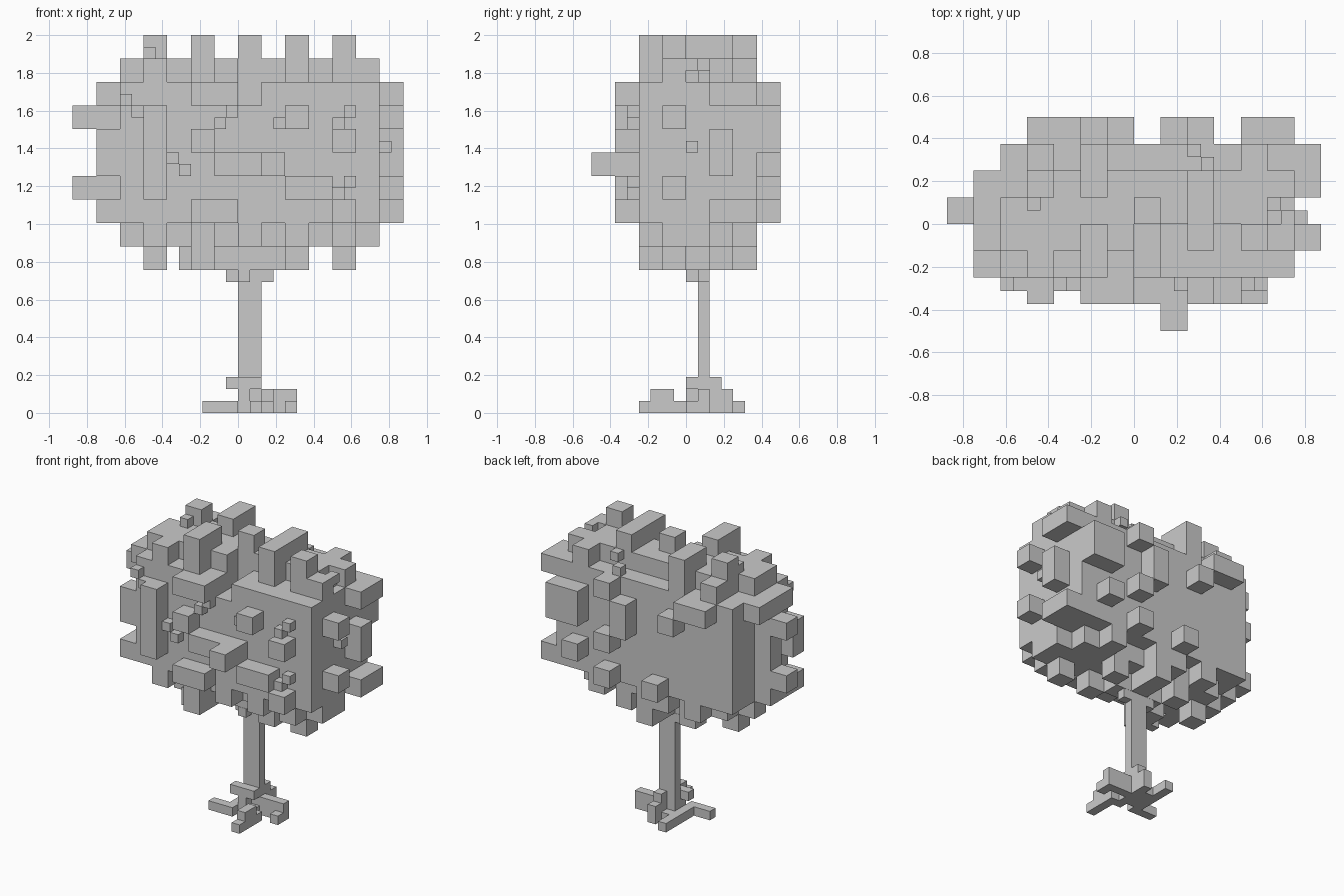
import bpy
import bmesh

default_cube = bpy.data.objects.get("Cube")
if default_cube:
    bpy.data.objects.remove(default_cube)

# One plain grey for the whole tree
grey = bpy.data.materials.new("plain grey")
grey.use_nodes = True
colour = (0.59, 0.59, 0.59, 1)
grey.diffuse_color = colour
grey.node_tree.nodes["Principled BSDF"].inputs["Base Color"].default_value = colour

UNIT = 0.0625  # small block; a leaf block is two of these wide


def box(corner, size, scale=1):
    """The small blocks that make up a box."""
    spans = [range(c * scale, (c + s) * scale) for c, s in zip(corner, size)]
    return {(x, y, z) for x in spans[0] for y in spans[1] for z in spans[2]}


def add(a, b):
    return tuple(i + j for i, j in zip(a, b))


def build(name, cells, base, step):
    """Skin only the exposed sides of the cells and merge flat areas."""
    mesh = bpy.data.meshes.new(name)
    bm = bmesh.new()
    corners = {}

    def corner(point):
        if point not in corners:
            x, y, z = point
            corners[point] = bm.verts.new((x * UNIT, y * UNIT, base + z * step))
        return corners[point]

    units = [tuple(int(i == axis) for i in range(3)) for axis in range(3)]
    for cell in sorted(cells):
        for axis in range(3):
            normal = units[axis]
            u, v = units[(axis + 1) % 3], units[(axis + 2) % 3]
            for side in (-1, 1):
                if add(cell, [side * n for n in normal]) in cells:
                    continue
                start = add(cell, normal) if side > 0 else cell
                loop = [start, add(start, u), add(add(start, u), v), add(start, v)]
                bm.faces.new([corner(p) for p in loop[::side]])
    bmesh.ops.dissolve_limit(bm, angle_limit=0.01, verts=bm.verts, edges=bm.edges)
    bm.to_mesh(mesh)
    bm.free()
    mesh.materials.append(grey)
    tree_part = bpy.data.objects.new(name, mesh)
    bpy.context.collection.objects.link(tree_part)


# Foliage core: a wide block with narrower layers above and below
foliage = box((-5, -2, 2), (11, 5, 6), 2)
foliage |= box((-4, -1, 1), (9, 3, 8), 2)

# Hollows in the front of the crown
foliage -= box((0, -2, 7), (1, 2, 2), 2)
for x in (1, 3):
    foliage -= box((x, -1, 8), (1, 1, 1), 2)

# Blocks on the front and back: x, z, width, height
front_blocks = [(-4, 3, 1, 4), (-2, 7, 2, 1), (-2, 5, 1, 1), (-1, 4, 3, 1),
                (-2, 2, 2, 1), (2, 3, 2, 1), (2, 6, 1, 1), (4, 5, 1, 1),
                (4, 2, 1, 1)]
back_blocks = [(4, 5, 2, 2), (4, 3, 1, 1), (1, 5, 1, 2), (-2, 6, 1, 1),
               (-4, 7, 2, 1), (2, 2, 1, 1), (-1, 2, 1, 1), (2, 7, 1, 1),
               (2, 4, 1, 1)]
for y, blocks in ((-3, front_blocks), (3, back_blocks)):
    for x, z, width, height in blocks:
        foliage |= box((x, y, z), (width, 1, height), 2)
foliage |= box((1, -4, 4), (1, 1, 1), 2)

# Blocks on the two ends: y, z, depth, height
left_end = [(1, 7, 2, 1), (-1, 6, 1, 1), (1, 4, 1, 2), (-1, 3, 1, 1), (1, 2, 2, 1)]
right_end = [(-1, 7, 3, 1), (-2, 2, 3, 1), (-2, 4, 1, 2), (0, 3, 1, 4)]
for x, blocks in ((6, left_end), (-6, right_end)):
    for y, z, depth, height in blocks:
        foliage |= box((x, y, z), (1, depth, height), 2)
for z in (3, 6):
    foliage |= box((-7, 0, z), (1, 1, 1), 2)

# Blocks on the crown and underside: x, y, width, depth
crown = [(-4, 1, 1, 1), (-2, -2, 1, 2), (-2, 1, 1, 2),
         (0, 0, 1, 1), (2, -1, 1, 3), (4, -1, 1, 1)]
shoulders = [(-4, -2, 1, 1), (-2, -2, 1, 1), (5, 1, 1, 1), (5, -1, 1, 1),
             (-5, -1, 1, 2), (-4, 2, 1, 1), (-2, 2, 1, 1), (4, 2, 1, 1)]
lower_rim = [(-5, 0, 1, 1), (-4, -2, 1, 1), (-2, -2, 1, 1), (0, -2, 1, 1),
             (2, -2, 1, 1), (4, -2, 1, 1), (5, -1, 1, 2), (-3, 2, 1, 1),
             (-1, 2, 2, 1), (3, 2, 1, 1)]
underside = [(-4, 0, 1, 1), (-2, -2, 1, 2), (-1, 0, 3, 1), (0, 1, 1, 2),
             (2, -1, 1, 1), (2, 1, 1, 1), (4, -1, 1, 1), (-2, 1, 1, 1)]
for z, layer in ((9, crown), (8, shoulders), (1, lower_rim), (0, underside)):
    for x, y, width, depth in layer:
        foliage |= box((x, y, z), (width, depth, 1), 2)

# Small leaf clusters on the front, in pairs stepping diagonally: x, z, slope
twigs = [(-10, 14, -1), (8, 12, 1), (-6, 9, -1), (8, 6, 1), (-2, 12, 1)]
for x, z, slope in twigs:
    for i in range(2):
        foliage |= box((x + i, -5, z + i * slope), (1, 1, 1))

# Single small leaves on the front, left end, crown and underside
for leaf in ((3, -5, 12), (12, 0, 10), (-8, 1, 18), (4, 5, 16), (5, 4, 17),
             (10, 1, 16), (11, 0, 17)):
    foliage |= box(leaf, (1, 1, 1))
foliage |= box((-5, -3, 0), (1, 1, 2))
build("foliage", foliage, 0.757, 0.06215)

# Trunk with a flared foot and a small fork under the leaves
trunk = box((0, 1, 0), (2, 1, 13))
trunk |= box((-1, 1, 11), (4, 1, 1))
trunk |= box((0, 0, 11), (1, 1, 1))
trunk |= box((-1, 0, 2), (3, 1, 1))
trunk |= box((0, 0, 1), (1, 1, 1))
trunk |= box((1, 2, 1), (1, 1, 2))
build("trunk", trunk, 0, 0.063)

# Roots spreading over the ground
roots = box((-1, 0, 0), (3, 3, 1))
roots |= box((-3, -1, 0), (3, 1, 1))
roots |= box((2, -4, 0), (1, 4, 1))
roots |= box((2, -3, 1), (1, 2, 1))
roots |= box((1, -1, 0), (1, 1, 1))
roots |= box((2, 1, 0), (2, 1, 2))
roots |= box((4, 1, 0), (1, 1, 2))
roots |= box((4, 0, 0), (1, 1, 1))
roots |= box((-1, 3, 0), (1, 2, 1))
roots |= box((1, 2, 0), (1, 2, 2))
build("roots", roots, 0, 0.063)
